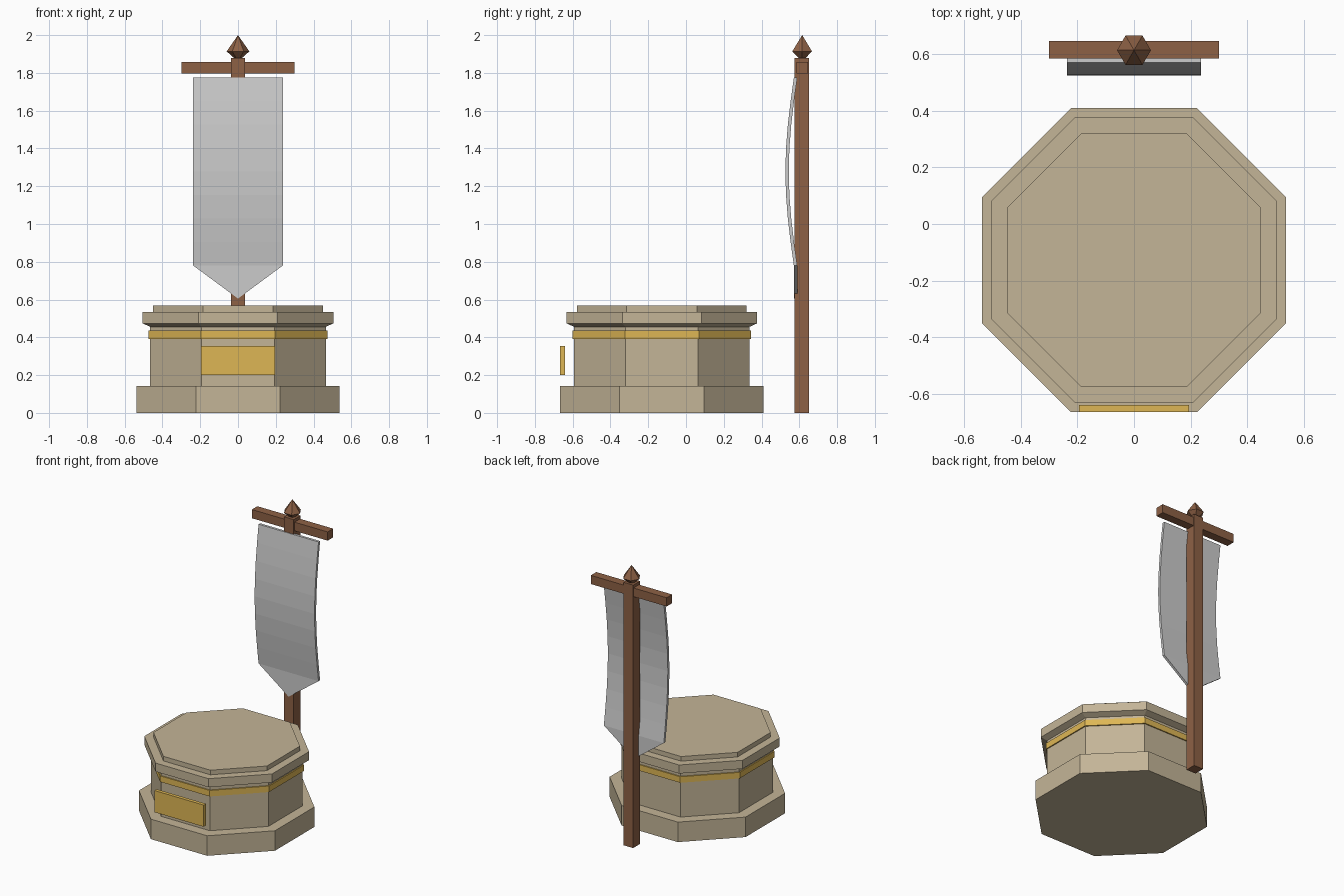
import bpy, bmesh, math

if "Cube" in bpy.data.objects:
    bpy.data.objects.remove(bpy.data.objects["Cube"])

CY = -0.128   # pedestal centre in y
PY = 0.613    # pole centre in y


def material(name, rgb):
    m = bpy.data.materials.new(name)
    m.diffuse_color = (*rgb, 1)
    m.use_nodes = True
    m.node_tree.nodes["Principled BSDF"].inputs["Base Color"].default_value = m.diffuse_color
    return m


STONE = material("stone", (0.55, 0.46, 0.31))
GOLD = material("gold", (0.73, 0.47, 0.09))
WOOD = material("wood", (0.27, 0.12, 0.06))


def finish(name, bm, mat=None):
    bmesh.ops.recalc_face_normals(bm, faces=bm.faces)
    me = bpy.data.meshes.new(name)
    bm.to_mesh(me)
    bm.free()
    ob = bpy.data.objects.new(name, me)
    bpy.context.collection.objects.link(ob)
    if mat:
        me.materials.append(mat)
    return ob


def box(name, lo, hi, mat):
    bm = bmesh.new()
    bmesh.ops.create_cube(bm, size=1)
    for v in bm.verts:
        v.co = [(a + b) / 2 + c * (b - a) for a, b, c in zip(lo, hi, v.co)]
    return finish(name, bm, mat)


def lathe(name, profile, sides, y, mat, turn=0.0):
    """Closed solid from (radius, z) pairs; radius 0 makes a point."""
    bm = bmesh.new()
    rings = []
    for r, z in profile:
        n = sides if r > 0 else 1
        rings.append([bm.verts.new((r * math.cos(turn + math.tau * i / sides),
                                    y + r * math.sin(turn + math.tau * i / sides), z))
                      for i in range(n)])
    for a, b in zip(rings, rings[1:]):
        for i in range(sides):
            j = (i + 1) % sides
            quad = [a[i % len(a)], a[j % len(a)], b[j % len(b)], b[i % len(b)]]
            bm.faces.new(list(dict.fromkeys(quad)))
    for ring in (rings[0], rings[-1]):
        if len(ring) > 2:
            bm.faces.new(ring)
    return finish(name, bm, mat)


def octagon(name, profile, mat):
    """Octagonal tier, profile given as (half width across flats, z)."""
    k = 1 / math.cos(math.pi / 8)
    return lathe(name, [(a * k, z) for a, z in profile], 8, CY, mat, math.pi / 8)


# Pedestal tiers
octagon("plinth", [(0.538, 0), (0.538, 0.143)], STONE)
octagon("drum", [(0.465, 0.143), (0.465, 0.456)], STONE)
octagon("gold_band", [(0.473, 0.392), (0.473, 0.435)], GOLD)
octagon("cornice", [(0.465, 0.456), (0.505, 0.474), (0.505, 0.535)], STONE)
octagon("cap", [(0.449, 0.535), (0.449, 0.568)], STONE)
box("plaque", (-0.195, -0.666, 0.2), (0.195, -0.641, 0.355), GOLD)

# Pole, crossbar and finial
box("pole", (-0.038, PY - 0.038, 0), (0.038, PY + 0.038, 1.88), WOOD)
box("crossbar", (-0.3, PY - 0.028, 1.796), (0.3, PY + 0.034, 1.858), WOOD)
lathe("finial", [(0.02, 1.878), (0.06, 1.914), (0, 2.0)], 6, PY + 0.002, WOOD)

# Bowed banner with a pointed tail
W, TOP, LOW, TIP, STEPS = 0.237, 1.775, 0.78, 0.605, 8
bm = bmesh.new()
rows = []
for i in range(STEPS + 1):
    t = i / STEPS
    y = 0.571 - 0.045 * math.sin(math.pi * t)
    rows.append([bm.verts.new((x, y, TOP + (LOW - TOP) * t)) for x in (-W, W)])
for a, b in zip(rows, rows[1:]):
    bm.faces.new((a[0], b[0], b[1], a[1]))
bm.faces.new((rows[-1][0], bm.verts.new((0, 0.571, TIP)), rows[-1][1]))
# Give the cloth thickness towards the pole
ext = bmesh.ops.extrude_face_region(bm, geom=bm.faces[:], use_keep_orig=True)
for v in ext["geom"]:
    if isinstance(v, bmesh.types.BMVert):
        v.co.y += 0.018
finish("banner", bm)
